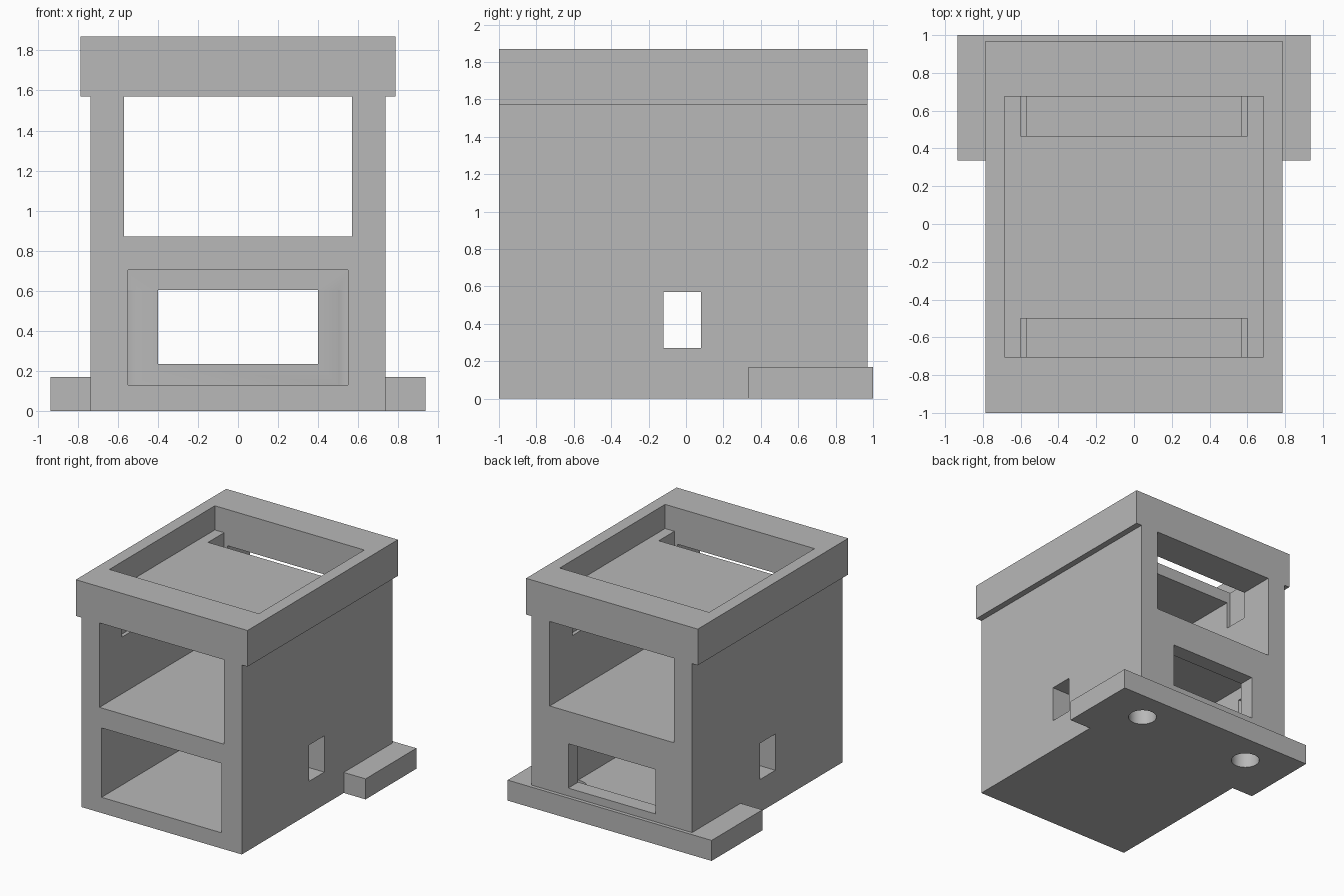
import bpy
import bmesh
from mathutils import Matrix, Vector

cube = bpy.data.objects.get("Cube")
if cube:
    bpy.data.objects.remove(cube, do_unlink=True)

grey = bpy.data.materials.new("plain_grey")
grey.use_nodes = True
colour = (0.48, 0.48, 0.48, 1)
grey.diffuse_color = colour
grey.node_tree.nodes["Principled BSDF"].inputs["Base Color"].default_value = colour


def add_object(name, bm):
    bmesh.ops.recalc_face_normals(bm, faces=bm.faces)
    mesh = bpy.data.meshes.new(name)
    bm.to_mesh(mesh)
    bm.free()
    mesh.materials.append(grey)
    obj = bpy.data.objects.new(name, mesh)
    bpy.context.collection.objects.link(obj)
    return obj


def box(name, x, y, z):
    """Box from (low, high) pairs."""
    low, high = (Vector(c) for c in zip(x, y, z))
    bm = bmesh.new()
    place = Matrix.Translation((low + high) / 2) @ Matrix.Diagonal((high - low).to_4d())
    bmesh.ops.create_cube(bm, size=1, matrix=place)
    return add_object(name, bm)


def cylinder(name, x, y, z, radius):
    bm = bmesh.new()
    bmesh.ops.create_cone(bm, cap_ends=True, segments=48, radius1=radius, radius2=radius,
                          depth=z[1] - z[0],
                          matrix=Matrix.Translation((x, y, sum(z) / 2)))
    return add_object(name, bm)


def combine(target, tool, operation):
    """Apply a boolean and throw the tool away."""
    tool.hide_render = True
    mod = target.modifiers.new("boolean", 'BOOLEAN')
    mod.operation = operation
    mod.solver = 'EXACT'
    mod.object = tool
    bpy.context.view_layer.objects.active = target
    bpy.ops.object.modifier_apply(modifier=mod.name)
    bpy.data.objects.remove(tool, do_unlink=True)


def both(half):
    return (-half, half)


# Housing: T-shaped front profile (body with wider cap), extruded to the back
FRONT, BACK = -1.0, 0.97
half = [(0.735, 0), (0.735, 1.57), (0.787, 1.57), (0.787, 1.87)]
profile = half + [(-x, z) for x, z in reversed(half)]
bm = bmesh.new()
face = bm.faces.new([bm.verts.new((x, FRONT, z)) for x, z in profile])
swept = bmesh.ops.extrude_face_region(bm, geom=[face])["geom"]
bmesh.ops.translate(bm, vec=(0, BACK - FRONT, 0),
                    verts=[v for v in swept if isinstance(v, bmesh.types.BMVert)])
housing = add_object("housing", bm)

# Mounting foot across the back
combine(housing, box("foot", both(0.935), (0.335, 1.0), (0, 0.17)), 'UNION')

# Upper bay, open front and back
cutters = [box("upper_bay", both(0.57), both(1.2), (0.87, 1.57))]
# Lower bay with a smaller opening in the back wall
cutters.append(box("lower_bay", both(0.55), (-1.2, 0.84), (0.13, 0.705)))
cutters.append(box("back_opening", both(0.4), (0.7, 1.2), (0.235, 0.603)))
# Side windows
cutters.append(box("side_windows", both(1.2), (-0.12, 0.08), (0.27, 0.57)))
# Tray in the cap, with slots down into the upper bay
cutters.append(box("tray", both(0.685), (-0.705, 0.675), (1.67, 2.0)))
for y in ((-0.705, -0.5), (0.465, 0.675)):
    cutters.append(box("slot", both(0.6), y, (1.34, 1.75)))
# Round holes up through the foot
for side in (-1, 1):
    cutters.append(cylinder("mounting_hole", side * 0.53, 0.735, (-0.2, 0.603), 0.11))

for cutter in cutters:
    combine(housing, cutter, 'DIFFERENCE')

# Smooth hole walls, crisp edges elsewhere
bpy.ops.object.select_all(action='DESELECT')
housing.select_set(True)
bpy.context.view_layer.objects.active = housing
bpy.ops.object.shade_smooth_by_angle(angle=0.5)
